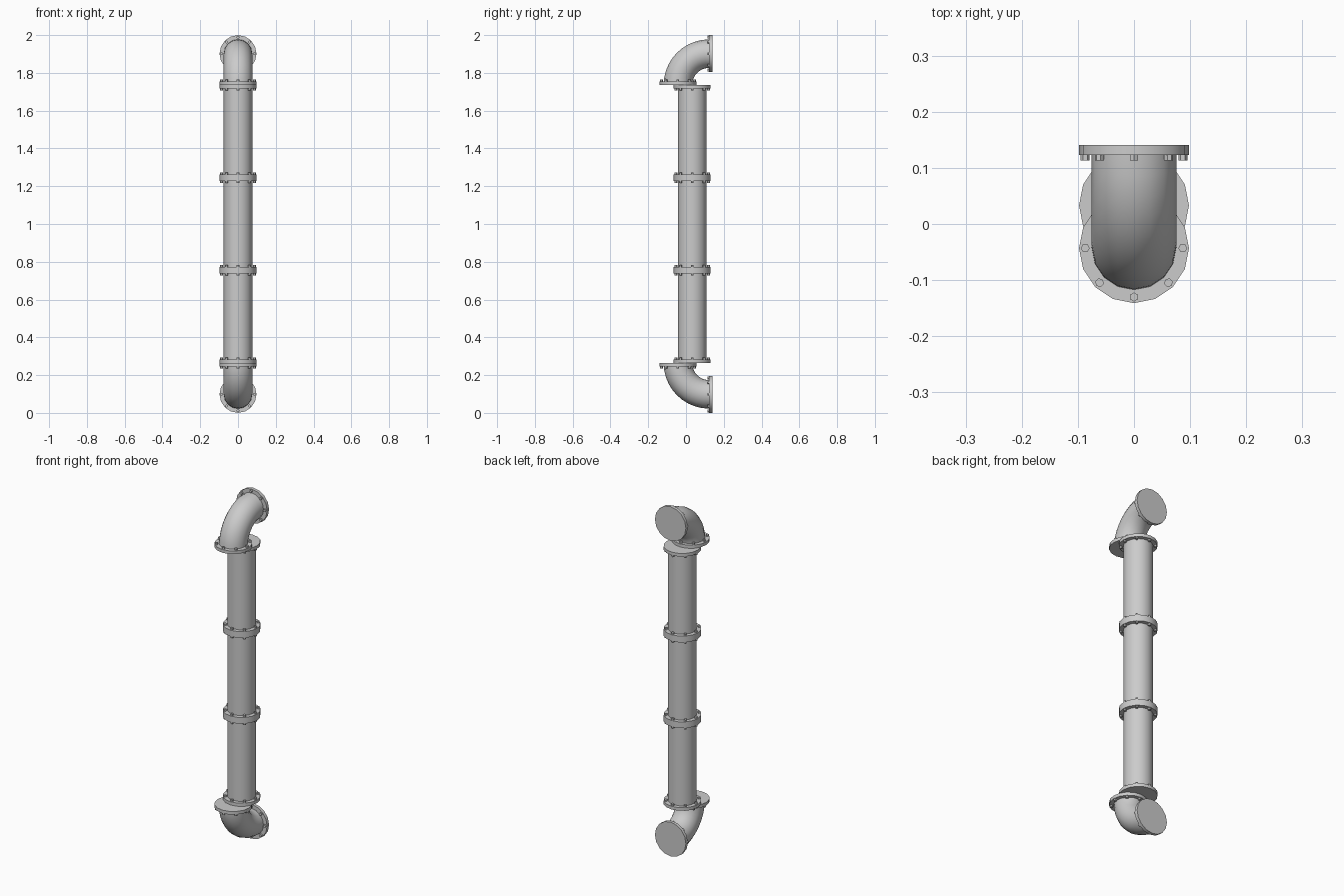
import bpy, bmesh
from math import pi, sin, cos, tau
from mathutils import Matrix, Vector

if "Cube" in bpy.data.objects:
    bpy.data.objects.remove(bpy.data.objects["Cube"])

SIDES = 16
PIPE_R, FLANGE_R, FLANGE_T = 0.0755, 0.098, 0.018
BOLT_RING, BOLT_R, BOLT_H = 0.087, 0.008, 0.010
BEND = 0.166
PIPE_Y, ELBOW_Y, WALL_Y = 0.033, -0.043, 0.141
LOW, HIGH = 0.264, 1.736


def finish(bm, name):
    bmesh.ops.recalc_face_normals(bm, faces=bm.faces)
    mesh = bpy.data.meshes.new(name)
    bm.to_mesh(mesh)
    bm.free()
    obj = bpy.data.objects.new(name, mesh)
    bpy.context.collection.objects.link(obj)
    bpy.ops.object.select_all(action='DESELECT')
    obj.select_set(True)
    bpy.context.view_layer.objects.active = obj
    bpy.ops.object.shade_smooth_by_angle(angle=pi / 6)


def tube(bm, rings):
    """Skin a list of rings, each a list of points."""
    loops = [[bm.verts.new(p) for p in ring] for ring in rings]
    for a, b in zip(loops, loops[1:]):
        for i in range(len(a)):
            j = (i + 1) % len(a)
            bm.faces.new((a[i], a[j], b[j], b[i]))
    return loops


def disc(bm, mat, radius, z0, z1, sides):
    """Closed prism along local z."""
    rings = [[mat @ Vector((radius * cos(tau * i / sides), radius * sin(tau * i / sides), z))
              for i in range(sides)] for z in (z0, z1)]
    for loop in tube(bm, rings):
        bm.faces.new(loop)


def flange(name, mat):
    """Disc with its mating face at local z = 0 and bolts on the +z side."""
    bm = bmesh.new()
    disc(bm, mat, FLANGE_R, 0, FLANGE_T, SIDES)
    for i in range(8):
        bolt = mat @ Matrix.Rotation(tau * i / 8, 4, 'Z') @ Matrix.Translation((BOLT_RING, 0, 0))
        disc(bm, bolt, BOLT_R, FLANGE_T - 0.002, FLANGE_T + BOLT_H, 6)
    finish(bm, name)


def facing(y, z, angle):
    return Matrix.Translation((0, y, z)) @ Matrix.Rotation(angle, 4, 'X')


# Three straight pipe sections, with a flange at each end
step = (HIGH - LOW) / 3
for n in range(3):
    z0, z1 = LOW + n * step, LOW + (n + 1) * step
    bm = bmesh.new()
    disc(bm, Matrix.Translation((0, PIPE_Y, 0)), PIPE_R, z0 + 0.005, z1 - 0.005, SIDES)
    finish(bm, f"straight_pipe_{n + 1}")
    flange(f"pipe_{n + 1}_bottom_flange", facing(PIPE_Y, z0, 0))
    flange(f"pipe_{n + 1}_top_flange", facing(PIPE_Y, z1, pi))

# Quarter-bend elbows turning back to the wall, offset forward of the pipe
for label, z, s in (("lower", LOW, -1), ("upper", HIGH, 1)):
    rings = []
    for k in range(11):
        a = pi / 2 * k / 10
        ring = []
        for i in range(SIDES):
            t = tau * i / SIDES
            r = BEND + PIPE_R * cos(t)
            ring.append((PIPE_R * sin(t), ELBOW_Y + BEND - r * cos(a), z + s * r * sin(a)))
        rings.append(ring)
    bm = bmesh.new()
    for loop in tube(bm, rings)[::10]:
        bm.faces.new(loop)
    finish(bm, f"{label}_elbow")
    flange(f"{label}_elbow_flange", facing(ELBOW_Y, z, 0 if s > 0 else pi))
    flange(f"{label}_wall_flange", facing(WALL_Y, z + s * BEND, pi / 2))
